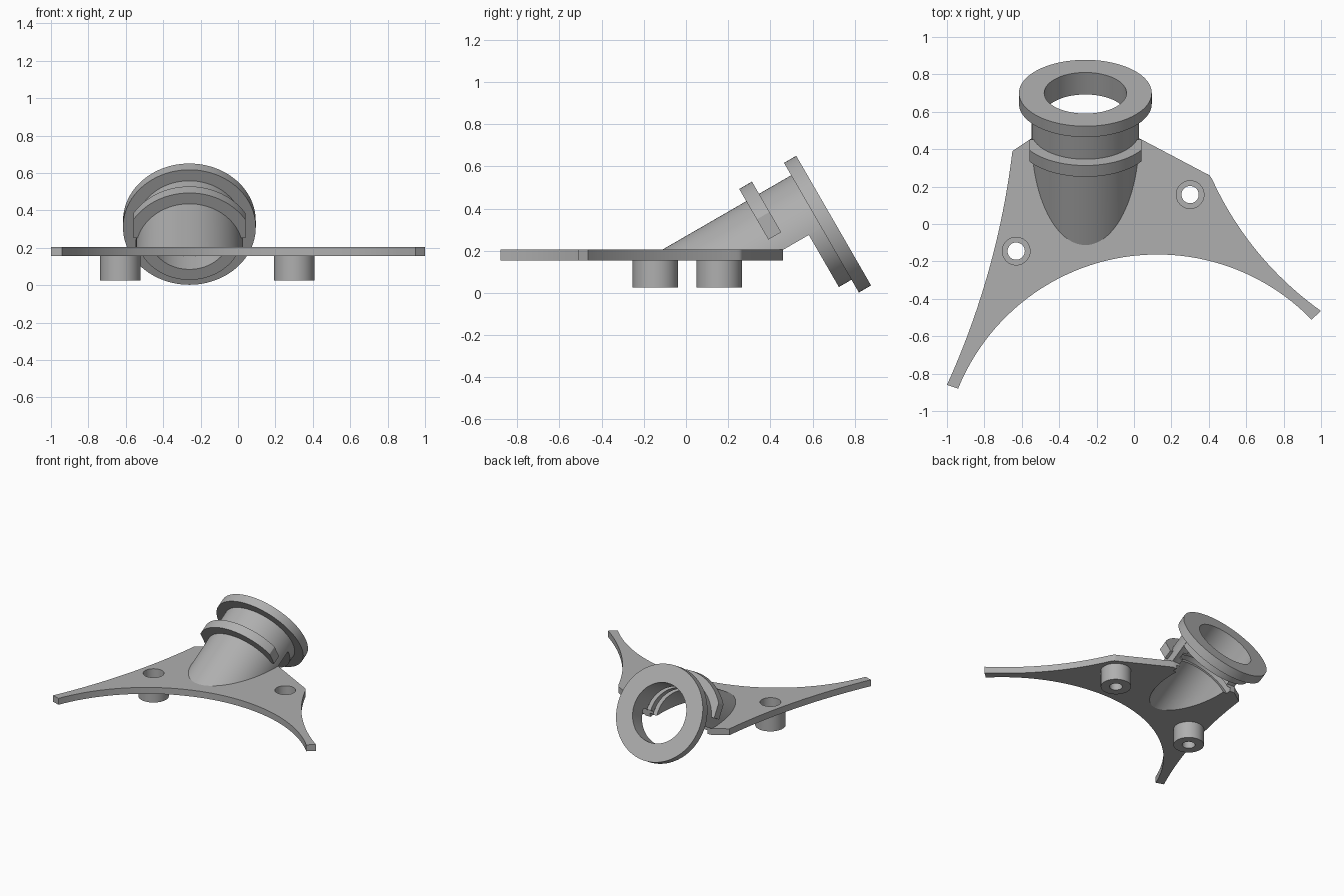
import bpy, bmesh, math
from mathutils import Matrix, Vector

if "Cube" in bpy.data.objects:
    bpy.data.objects.remove(bpy.data.objects["Cube"])

grey = bpy.data.materials.new("mid grey")
grey.use_nodes = True
COLOR = (0.43, 0.43, 0.43, 1)
grey.diffuse_color = COLOR
grey.node_tree.nodes["Principled BSDF"].inputs["Base Color"].default_value = COLOR

# Frame of the tilted tube: local z runs along its axis, 30 degrees above level
TUBE = Matrix.Translation((-0.26, 0.0265, -0.046)) @ Matrix.Rotation(math.radians(-60), 4, "X")
AXIS = (TUBE.to_3x3() @ Vector((0, 0, 1))).normalized()
UP = (TUBE.to_3x3() @ Vector((0, -1, 0))).normalized()
PLATE_LOW, PLATE_HIGH = 0.155, 0.205


def finish(name, bm):
    bmesh.ops.recalc_face_normals(bm, faces=bm.faces)
    mesh = bpy.data.meshes.new(name)
    bm.to_mesh(mesh)
    bm.free()
    mesh.materials.append(grey)
    ob = bpy.data.objects.new(name, mesh)
    bpy.context.collection.objects.link(ob)
    return ob


def lathe(name, profile, matrix, clips=(), sides=96):
    """Solid of revolution from (radius, height) points, cut by (point, outward normal) planes."""
    bm = bmesh.new()
    rings = []
    for r, h in profile:
        angles = [2 * math.pi * i / sides for i in range(sides)]
        rings.append([bm.verts.new((r * math.cos(a), r * math.sin(a), h)) for a in angles])
    for low, high in zip(rings, rings[1:]):
        for i in range(sides):
            j = (i + 1) % sides
            bm.faces.new((low[i], low[j], high[j], high[i]))
    bm.faces.new(rings[0][::-1])
    bm.faces.new(rings[-1])
    bm.transform(matrix)
    for point, normal in clips:
        geom = bm.verts[:] + bm.edges[:] + bm.faces[:]
        bmesh.ops.bisect_plane(bm, geom=geom, plane_co=point, plane_no=normal, clear_outer=True)
        bmesh.ops.holes_fill(bm, edges=[e for e in bm.edges if e.is_boundary], sides=0)
    return finish(name, bm)


def cylinder(name, r, low, high, matrix, clips=()):
    return lathe(name, [(r, low), (r, high)], matrix, clips)


def cut(ob, cutter):
    mod = ob.modifiers.new("cut", "BOOLEAN")
    mod.operation = "DIFFERENCE"
    mod.solver = "EXACT"
    mod.object = cutter
    bpy.context.view_layer.objects.active = ob
    bpy.ops.object.modifier_apply(modifier=mod.name)


def arc(p, q, sag, n=24):
    """Points from p to q, bulging by sag to the left of the direction of travel."""
    p, q = Vector(p), Vector(q)
    mid, half = (p + q) / 2, (q - p).length / 2
    along = (q - p).normalized()
    side = Vector((-along.y, along.x))
    r = (half * half + sag * sag) / (2 * abs(sag))
    sign = math.copysign(1, sag)
    sweep = math.asin(half / r)
    pts = []
    for i in range(n + 1):
        a = sweep * (2 * i / n - 1)
        pts.append(mid + along * r * math.sin(a) + side * sign * (r * math.cos(a) - r + abs(sag)))
    return pts


# Base plate with two long curved arms
front_r, front_x, front_y = 1.15, 0.125, -1.313
a0 = math.atan2(-0.88 - front_y, -0.94 - front_x)
a1 = math.atan2(-0.51 - front_y, 0.95 - front_x)
outline = []
for i in range(49):
    a = a0 + (a1 - a0) * i / 48
    outline.append((front_x + front_r * math.cos(a), front_y + front_r * math.sin(a)))
outline += arc((1.0, -0.465), (0.42, 0.235), 0.06)
outline += arc((0.412, 0.248), (0.385, 0.27), -0.004, 4)
outline += [(0.025, 0.46), (-0.545, 0.46)]
outline += arc((-0.65, 0.39), (-1.0, -0.86), 0.05)

bm = bmesh.new()
base = bm.faces.new([bm.verts.new((p[0], p[1], PLATE_LOW)) for p in outline])
ext = bmesh.ops.extrude_face_region(bm, geom=[base])
bmesh.ops.translate(bm, verts=[v for v in ext["geom"] if isinstance(v, bmesh.types.BMVert)],
                    vec=(0, 0, PLATE_HIGH - PLATE_LOW))
plate = finish("base_plate", bm)

# Tilted tube: upper half shell, full end ring, wide flange and flat-sided collar
centre = TUBE.translation
above_axis = (centre, -UP)
above_plate = (Vector((0, 0, PLATE_LOW + 0.005)), Vector((0, 0, -1)))
tube = cylinder("tube_shell", 0.287, -0.35, 0.72, TUBE, [above_axis, above_plate])
end_ring = cylinder("end_ring", 0.285, 0.642, 0.72, TUBE)
flange = cylinder("end_flange", 0.355, 0.711, 0.778, TUBE)
collar_clips = [(centre + UP * 0.077, -UP)]
for s in (-1, 1):
    collar_clips.append((centre + Vector((s * 0.3, 0, 0)), Vector((s, 0, 0))))
collar = cylinder("collar", 0.354, 0.465, 0.535, TUBE, collar_clips)

# Bore with two inner grooves
bore_r, groove_r = 0.22, 0.25
profile = [(bore_r, -0.7)]
for low in (0.44, 0.54):
    high = low + 0.05
    profile += [(bore_r, low), (groove_r, low), (groove_r, high), (bore_r, high)]
profile.append((bore_r, 1.0))
bore = lathe("bore_cutter", profile, TUBE)
for ob in (plate, tube, end_ring, flange, collar):
    cut(ob, bore)

# Screw bosses with counterbored holes
parts = [plate, tube, end_ring, flange, collar]
cutters = [bore]
for side, x, y in (("left", 0.3, 0.157), ("right", -0.63, -0.145)):
    place = Matrix.Translation((x, y, 0))
    boss = cylinder(side + "_boss", 0.108, 0.025, PLATE_LOW, place)
    hole = lathe(side + "_hole_cutter",
                 [(0.046, -0.1), (0.046, 0.08), (0.074, 0.08), (0.074, 0.4)], place)
    cut(boss, hole)
    cut(plate, hole)
    parts.append(boss)
    cutters.append(hole)

for ob in cutters:
    bpy.data.objects.remove(ob)

bpy.ops.object.select_all(action="DESELECT")
for ob in parts:
    ob.select_set(True)
bpy.context.view_layer.objects.active = plate
bpy.ops.object.shade_smooth_by_angle(angle=math.radians(30))
